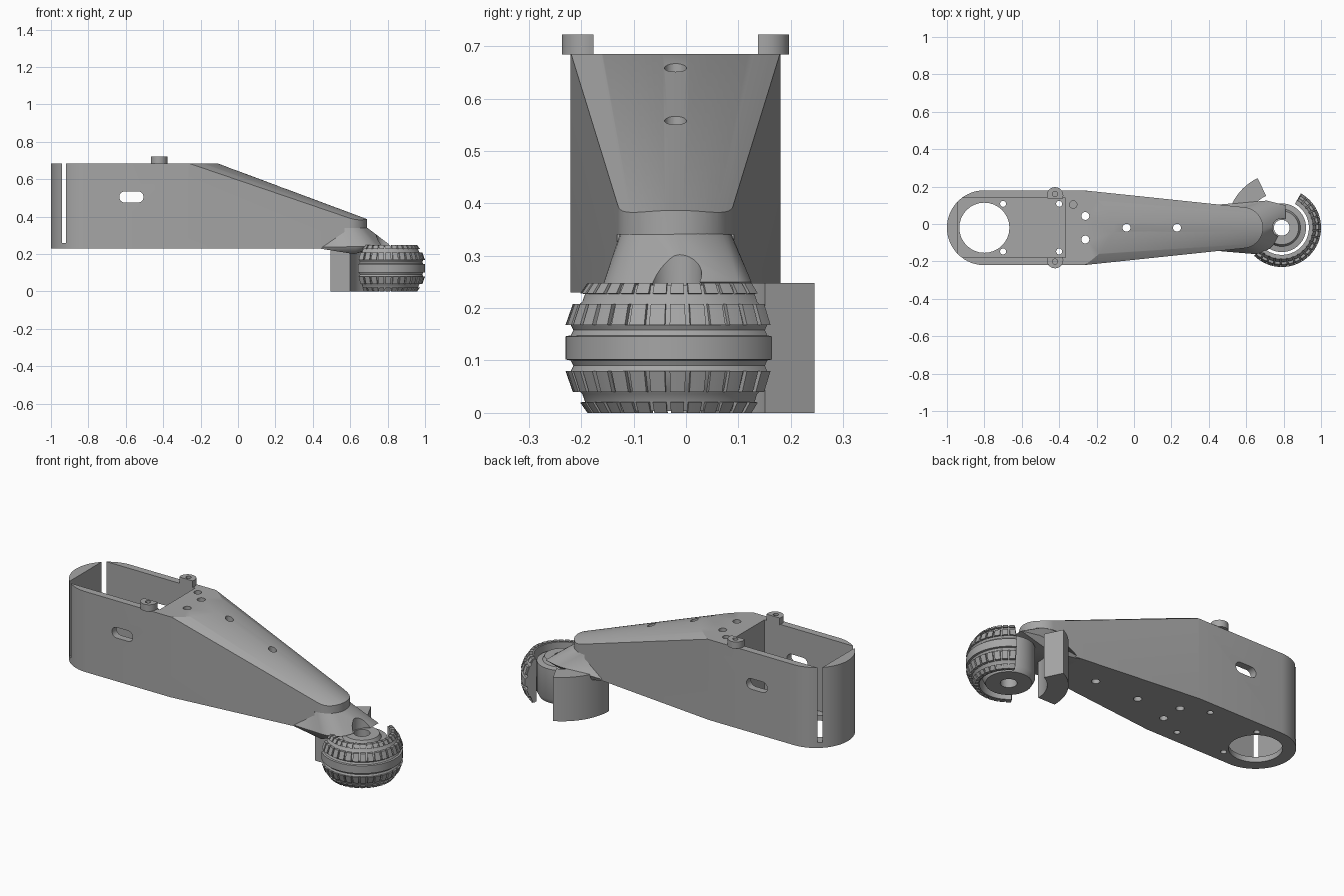
import bpy, bmesh, math
from mathutils import Vector, Matrix

cube = bpy.data.objects.get("Cube")
if cube:
    bpy.data.objects.remove(cube, do_unlink=True)

grey = bpy.data.materials.new("plain grey")
grey.use_nodes = True
GREY = (0.38, 0.38, 0.38, 1)
grey.diffuse_color = GREY
grey.node_tree.nodes["Principled BSDF"].inputs["Base Color"].default_value = GREY

CY = -0.02                      # centre line of the arm
WHEEL = Vector((0.79, CY, 0))   # wheel axis


def make(name, bm):
    bmesh.ops.recalc_face_normals(bm, faces=bm.faces)
    mesh = bpy.data.meshes.new(name)
    bm.to_mesh(mesh)
    bm.free()
    mesh.materials.append(grey)
    obj = bpy.data.objects.new(name, mesh)
    bpy.context.collection.objects.link(obj)
    return obj


def prism(name, outline, z0, z1):
    bm = bmesh.new()
    face = bm.faces.new([bm.verts.new((x, y, z0)) for x, y in outline])
    top = bmesh.ops.extrude_face_region(bm, geom=[face])["geom"]
    bmesh.ops.translate(bm, vec=(0, 0, z1 - z0),
                        verts=[v for v in top if isinstance(v, bmesh.types.BMVert)])
    return make(name, bm)


def arc(cx, cy, r, a0, a1, n=32):
    angles = [math.radians(a0 + (a1 - a0) * i / n) for i in range(n + 1)]
    return [(cx + r * math.cos(a), cy + r * math.sin(a)) for a in angles]


def disc(name, x, y, r, z0, z1):
    return prism(name, arc(x, y, r, 0, 360)[:-1], z0, z1)


def box(name, x0, x1, y0, y1, z0, z1):
    return prism(name, [(x0, y0), (x1, y0), (x1, y1), (x0, y1)], z0, z1)


def hull(name, points):
    bm = bmesh.new()
    for p in points:
        bm.verts.new(p)
    res = bmesh.ops.convex_hull(bm, input=bm.verts[:])
    loose = [g for g in res["geom_interior"] if isinstance(g, bmesh.types.BMVert)]
    bmesh.ops.delete(bm, geom=loose, context="VERTS")
    return make(name, bm)


def add_sector(bm, profile, a0, a1, steps):
    """Sweep a closed (radius, z) profile around the wheel axis."""
    full = abs(a1 - a0) >= 360
    rings = []
    for i in range(steps if full else steps + 1):
        a = math.radians(a0 + (a1 - a0) * i / steps)
        rings.append([bm.verts.new(WHEEL + Vector((r * math.cos(a), r * math.sin(a), z)))
                      for r, z in profile])
    n = len(profile)
    for i in range(steps):
        p, q = rings[i], rings[(i + 1) % len(rings)]
        for j in range(n):
            k = (j + 1) % n
            bm.faces.new((p[j], q[j], q[k], p[k]))
    if not full:
        bm.faces.new(rings[0])
        bm.faces.new(rings[-1])


def boolean(obj, cutter, operation="DIFFERENCE"):
    mod = obj.modifiers.new("cut", "BOOLEAN")
    mod.operation, mod.object, mod.solver = operation, cutter, "EXACT"
    bpy.context.view_layer.objects.active = obj
    bpy.ops.object.modifier_apply(modifier=mod.name)
    bpy.data.objects.remove(cutter, do_unlink=True)


# Arm body: rounded plan that tapers to a small round tip
outline = (arc(-0.8, CY, 0.2, 90, 270, 48) + [(-0.27, CY - 0.2)]
           + arc(0.58, CY, 0.11, -84, 84) + [(-0.27, CY + 0.2)])
body = prism("arm_body", outline, 0.23, 0.685)

# Crowned slope on top of the arm
slope = []
for x in (-1.1, 0.8):
    half = 0.21 - 0.103 * (x + 0.27)
    crown = 0.685 - 0.373 * (x + 0.11)
    for i in range(33):
        t = i / 16 - 1
        slope.append((x, CY + half * t, crown - 0.3 * half * t * t))
    slope += [(x, CY - half, -0.2), (x, CY + half, -0.2)]
boolean(body, hull("slope_cutter", slope), "INTERSECT")
boolean(body, box("tip_cutter", 0.57, 0.8, -0.3, 0.3, 0.1, 0.34))

# Pocket, large floor opening and side windows
boolean(body, box("pocket_cutter", -0.94, -0.365, -0.18, 0.14, 0.26, 0.9))
boolean(body, disc("floor_cutter", -0.8, CY, 0.134, 0.1, 0.4))
window = prism("window_cutter", arc(-0.535, 0.505, 0.03, -90, 90, 12)
               + arc(-0.605, 0.505, 0.03, 90, 270, 12), -0.5, 0.5)
window.data.transform(Matrix.Rotation(math.pi / 2, 4, "X"))
boolean(body, window)

# Screw holes
for x, y, r, z0, z1 in [(-0.26, 0.043, 0.021, 0, 1), (-0.26, -0.083, 0.021, 0, 1),
                        (-0.04, CY, 0.021, 0, 1), (0.23, CY, 0.021, 0, 1),
                        (-0.7, 0.108, 0.016, 0, 0.4), (-0.7, -0.147, 0.016, 0, 0.4),
                        (-0.4, 0.108, 0.016, 0, 0.4), (-0.4, -0.147, 0.016, 0, 0.4),
                        (-0.325, 0.104, 0.02, 0.6, 1)]:
    boolean(body, disc("hole_cutter", x, y, r, z0, z1))
parts = [body]

# Lid bosses, flat on the pocket side
for side, name in ((1, "left_boss"), (-1, "right_boss")):
    y = CY + side * 0.173
    boss = disc(name, -0.422, y, 0.044, 0.684, 0.722)
    edge = sorted((CY + side * 0.157, CY))
    boolean(boss, box("flat_cutter", -0.5, -0.3, edge[0], edge[1], 0.6, 0.8))
    boolean(boss, disc("hole_cutter", -0.422, y + side * 0.008, 0.014, 0.6, 0.8))
    parts.append(boss)

# Neck between the arm tip and the wheel
neck_points = [(x, y, 0.345) for x, y in arc(0.58, CY, 0.105, 0, 360, 32)]
neck_points += [(x, y, 0.24) for x, y in arc(0.64, CY, 0.14, -100, -40, 8)]
neck_points += [(0.81, 0.1, 0.25), (0.81, 0.02, 0.25), (0.71, 0.125, 0.25)]
for side in (-1, 1):
    neck_points += [(0.4, CY + side * 0.12, 0.235), (0.62, CY + side * 0.12, 0.2)]
neck = hull("neck", neck_points)
boolean(neck, disc("axle_cutter", WHEEL.x, WHEEL.y, 0.05, 0, 0.5))
parts.append(neck)

# Fender block behind the wheel
bm = bmesh.new()
add_sector(bm, [(0.19, 0), (0.295, 0), (0.295, 0.248), (0.19, 0.248)], 116, 180, 24)
parts.append(make("fender", bm))

# Wheel hub with axle hole
bm = bmesh.new()
add_sector(bm, [(0.042, 0.012), (0.115, 0.012), (0.13, 0.04), (0.13, 0.21), (0.1, 0.215),
                (0.09, 0.235), (0.042, 0.235)], 0, 360, 64)
parts.append(make("wheel_hub", bm))

# Tyre segment: grooved carcass mirrored about its mid height
MID = 0.124
START, END, LUGS = -135, 61, 18
half = [(0.165, 0.004), (0.173, 0.022), (0.178, 0.036), (0.187, 0.044), (0.2, 0.08),
        (0.195, 0.09), (0.2, 0.1), (0.21, 0.102)]
carcass = ([(0.145, 0.004)] + half + [(r, 2 * MID - z) for r, z in reversed(half)]
           + [(0.145, 2 * MID - 0.004)])
bm = bmesh.new()
add_sector(bm, carcass, START, END, 54)
parts.append(make("tyre", bm))

# Tread lugs in two rows on each half
rows = [[(0.15, 0), (0.168, 0), (0.182, 0.02), (0.165, 0.022)],
        [(0.18, 0.04), (0.196, 0.04), (0.21, 0.08), (0.19, 0.08)]]
bm = bmesh.new()
pitch = (END - START) / LUGS
for row in rows:
    for profile in (row, [(r, 2 * MID - z) for r, z in row]):
        for i in range(LUGS):
            a = START + pitch * i
            add_sector(bm, profile, a + pitch * 0.12, a + pitch * 0.88, 3)
parts.append(make("tread_lugs", bm))

# Smooth the curved faces, keep the edges sharp
bpy.ops.object.select_all(action="DESELECT")
for part in parts:
    part.select_set(True)
bpy.context.view_layer.objects.active = body
bpy.ops.object.shade_smooth_by_angle(angle=math.radians(30))
